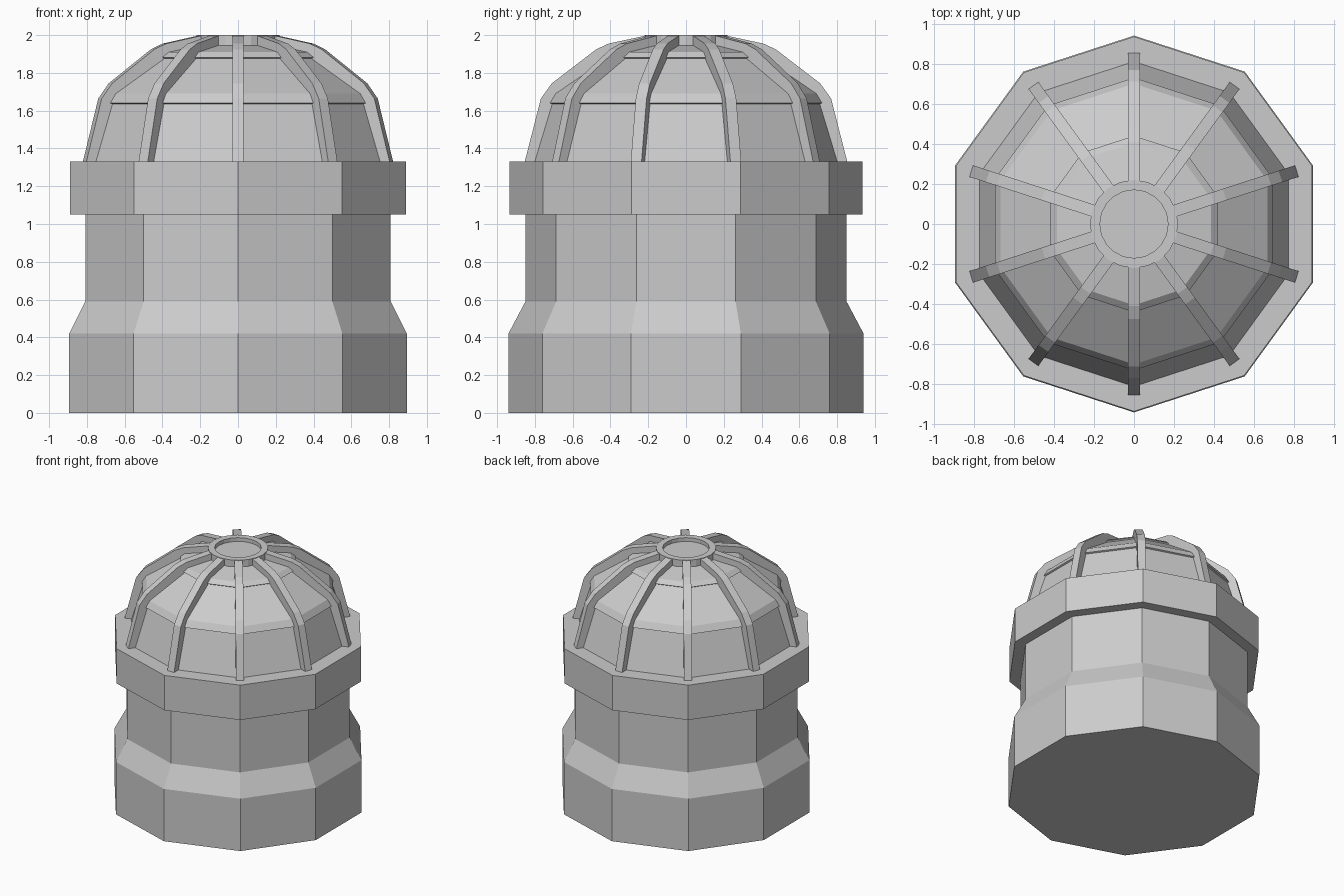
import bpy, bmesh, math
from mathutils import Vector

if "Cube" in bpy.data.objects:
    bpy.data.objects.remove(bpy.data.objects["Cube"])


def finish(bm, name):
    bmesh.ops.recalc_face_normals(bm, faces=bm.faces[:])
    me = bpy.data.meshes.new(name)
    bm.to_mesh(me)
    bm.free()
    ob = bpy.data.objects.new(name, me)
    bpy.context.collection.objects.link(ob)
    return ob


def lathe(name, profile, sides=10, cap_start=False, cap_end=False, closed=False):
    """Revolve (radius, z) points into flat sides with a corner on +y."""
    bm = bmesh.new()
    rings = []
    for r, z in profile:
        angles = [math.pi / 2 + math.tau * i / sides for i in range(sides)]
        rings.append([bm.verts.new((r * math.cos(a), r * math.sin(a), z)) for a in angles])
    pairs = list(zip(rings, rings[1:]))
    if closed:
        pairs.append((rings[-1], rings[0]))
    for lo, hi in pairs:
        for i in range(sides):
            j = (i + 1) % sides
            bm.faces.new((lo[i], lo[j], hi[j], hi[i]))
    if cap_start:
        bm.faces.new(rings[0])
    if cap_end:
        bm.faces.new(rings[-1])
    return finish(bm, name)


# Stepped base and collar
lathe("base", [(0.94, 0), (0.94, 0.42), (0.85, 0.59), (0.85, 1.05),
               (0.935, 1.05), (0.935, 1.33)], cap_start=True, cap_end=True)

# Faceted dome panels with small lips between the tiers
lathe("dome_panels", [(0.812, 1.325), (0.718, 1.635), (0.73, 1.64), (0.70, 1.69),
                      (0.43, 1.875), (0.44, 1.882), (0.405, 1.91), (0.18, 1.955)],
      cap_start=True, cap_end=True)

# Ribs following the dome corners
outer = [(0.855, 1.325), (0.768, 1.665), (0.71, 1.745), (0.475, 1.925), (0.41, 1.955), (0.20, 2.0)]
inner = [(0.785, 1.325), (0.70, 1.635), (0.655, 1.695), (0.44, 1.86), (0.39, 1.89), (0.20, 1.945)]
half = 0.03
bm = bmesh.new()
for k in range(10):
    a = math.pi / 2 + math.tau * k / 10
    out = Vector((math.cos(a), math.sin(a), 0))
    side = Vector((-math.sin(a), math.cos(a), 0)) * half
    sections = []
    for (ro, zo), (ri, zi) in zip(outer, inner):
        po, pi = out * ro + Vector((0, 0, zo)), out * ri + Vector((0, 0, zi))
        sections.append([bm.verts.new(p) for p in (po - side, po + side, pi + side, pi - side)])
    for s, t in zip(sections, sections[1:]):
        for i in range(4):
            j = (i + 1) % 4
            bm.faces.new((s[i], s[j], t[j], t[i]))
    bm.faces.new(sections[0])
    bm.faces.new(sections[-1])
finish(bm, "dome_ribs")

# Crown ring and its recessed disc
lathe("crown_ring", [(0.22, 1.945), (0.22, 2.0), (0.17, 2.0), (0.17, 1.945)], sides=20, closed=True)
lathe("crown_disc", [(0.172, 1.94), (0.172, 1.97)], sides=20, cap_start=True, cap_end=True)
